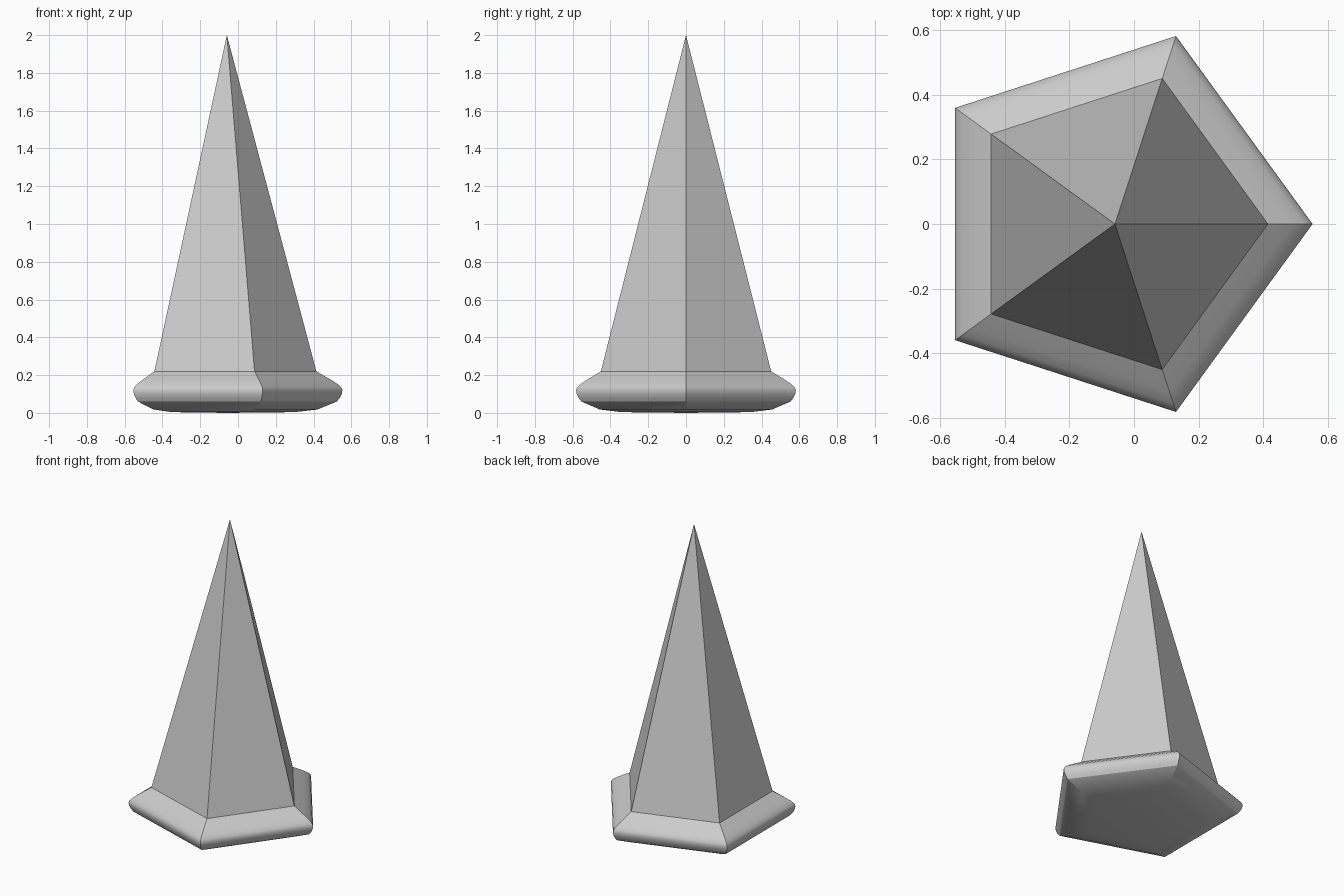
import bpy, bmesh
from math import cos, sin, tau, radians

if "Cube" in bpy.data.objects:
    bpy.data.objects.remove(bpy.data.objects["Cube"])

SIDES = 5
CX = -0.059  # pentagon centre, so the bounding box is centred


def loft(name, profile):
    """Sweep a (radius, z) profile around a pentagon; radius 0 makes a point."""
    bm = bmesh.new()
    rings = []
    for r, z in profile:
        n = SIDES if r > 0 else 1
        rings.append([bm.verts.new((CX + r * cos(tau * i / SIDES),
                                    r * sin(tau * i / SIDES), z)) for i in range(n)])
    for a, b in zip(rings, rings[1:]):
        for i in range(SIDES):
            j = (i + 1) % SIDES
            quad = [a[i % len(a)], a[j % len(a)], b[j % len(b)], b[i % len(b)]]
            bm.faces.new(list(dict.fromkeys(quad)))
    bmesh.ops.recalc_face_normals(bm, faces=bm.faces)
    mesh = bpy.data.meshes.new(name)
    bm.to_mesh(mesh)
    bm.free()
    obj = bpy.data.objects.new(name, mesh)
    bpy.context.collection.objects.link(obj)
    bpy.ops.object.select_all(action='DESELECT')
    obj.select_set(True)
    bpy.context.view_layer.objects.active = obj
    bpy.ops.object.shade_smooth_by_angle(angle=radians(30))
    return obj


# Rounded collar with a shallow bulging underside, and pyramid on top, as one skin
loft("spike", [
    (0, 0), (0.36, 0.004), (0.48, 0.018), (0.582, 0.06),
    (0.598, 0.08), (0.608, 0.1), (0.612, 0.12), (0.606, 0.135),
    (0.586, 0.153), (0.55, 0.176), (0.474, 0.22), (0, 2.0),
])
